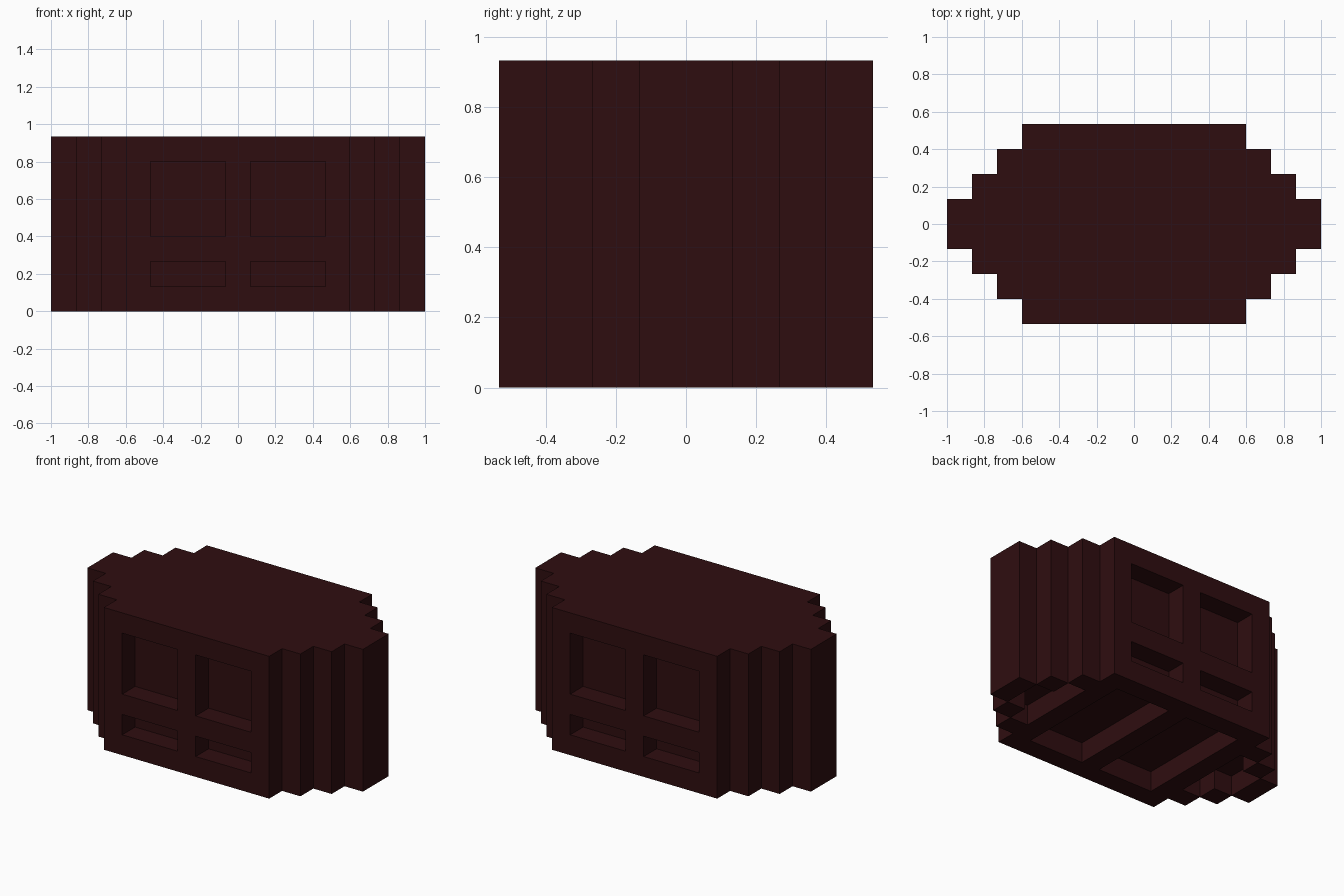
import bpy
import bmesh
from mathutils import Vector

cube = bpy.data.objects.get("Cube")
if cube:
    bpy.data.objects.remove(cube, do_unlink=True)

U = 2 / 15  # one block: the model is 15 x 8 x 7 blocks

# Single dark red colour
RED = (0.028, 0.0042, 0.005, 1)
mat = bpy.data.materials.new("dark red")
mat.use_nodes = True
mat.diffuse_color = RED
bsdf = mat.node_tree.nodes["Principled BSDF"]
bsdf.inputs["Base Color"].default_value = RED
bsdf.inputs["Roughness"].default_value = 0.9


def slab(name, a_cuts, b_cuts, keep, place, thickness):
    """Flat grid of cells chosen by keep(), thickened evenly about its plane."""
    bm = bmesh.new()
    for a0, a1 in zip(a_cuts, a_cuts[1:]):
        for b0, b1 in zip(b_cuts, b_cuts[1:]):
            if keep((a0 + a1) / 2, (b0 + b1) / 2):
                corners = [(a0, b0), (a1, b0), (a1, b1), (a0, b1)]
                bm.faces.new([bm.verts.new(Vector(place(a, b)) * U) for a, b in corners])
    bmesh.ops.remove_doubles(bm, verts=bm.verts, dist=1e-4)
    mesh = bpy.data.meshes.new(name)
    bm.to_mesh(mesh)
    bm.free()
    mesh.materials.append(mat)
    obj = bpy.data.objects.new(name, mesh)
    bpy.context.collection.objects.link(obj)
    solid = obj.modifiers.new("thickness", 'SOLIDIFY')
    solid.thickness = thickness * U
    solid.offset = 0
    return obj


def half_depth(x):
    """Half depth of the stepped outline at x, in blocks."""
    return 4 - max(0, int(abs(x) - 3.5))


def in_outline(x, y):
    return abs(y) < half_depth(x)


def in_rim(x, y):
    """Underside rim and cross walls around the four one-block-deep hollows."""
    hollow = (0.5 < abs(x) < 3.5 or abs(x) > 4.5) and abs(y) < half_depth(x) - 1
    return in_outline(x, y) and not hollow


def in_frame(x, z):
    """Wall panel with two tall and two low window recesses."""
    return not (0.5 < abs(x) < 3.5 and (1 < z < 2 or 3 < z < 6))


x_cuts = [-7.5, -6.5, -5.5, -4.5, -3.5, -0.5, 0.5, 3.5, 4.5, 5.5, 6.5, 7.5]
y_cuts = [-3, -2, -1, 1, 2, 3]

# Solid stepped body above the underside hollows
slab("body", x_cuts, y_cuts, in_outline, lambda x, y: (x, y, 4), 6)

# Underside rim
slab("base_rim", x_cuts, y_cuts, in_rim, lambda x, y: (x, y, 0.5), 1)

# Windowed panels on the front and back
for name, y in (("front_panel", -3.5), ("back_panel", 3.5)):
    slab(name, x_cuts[3:9], [0, 1, 2, 3, 6, 7], in_frame,
         lambda x, z, y=y: (x, y, z), 1)
